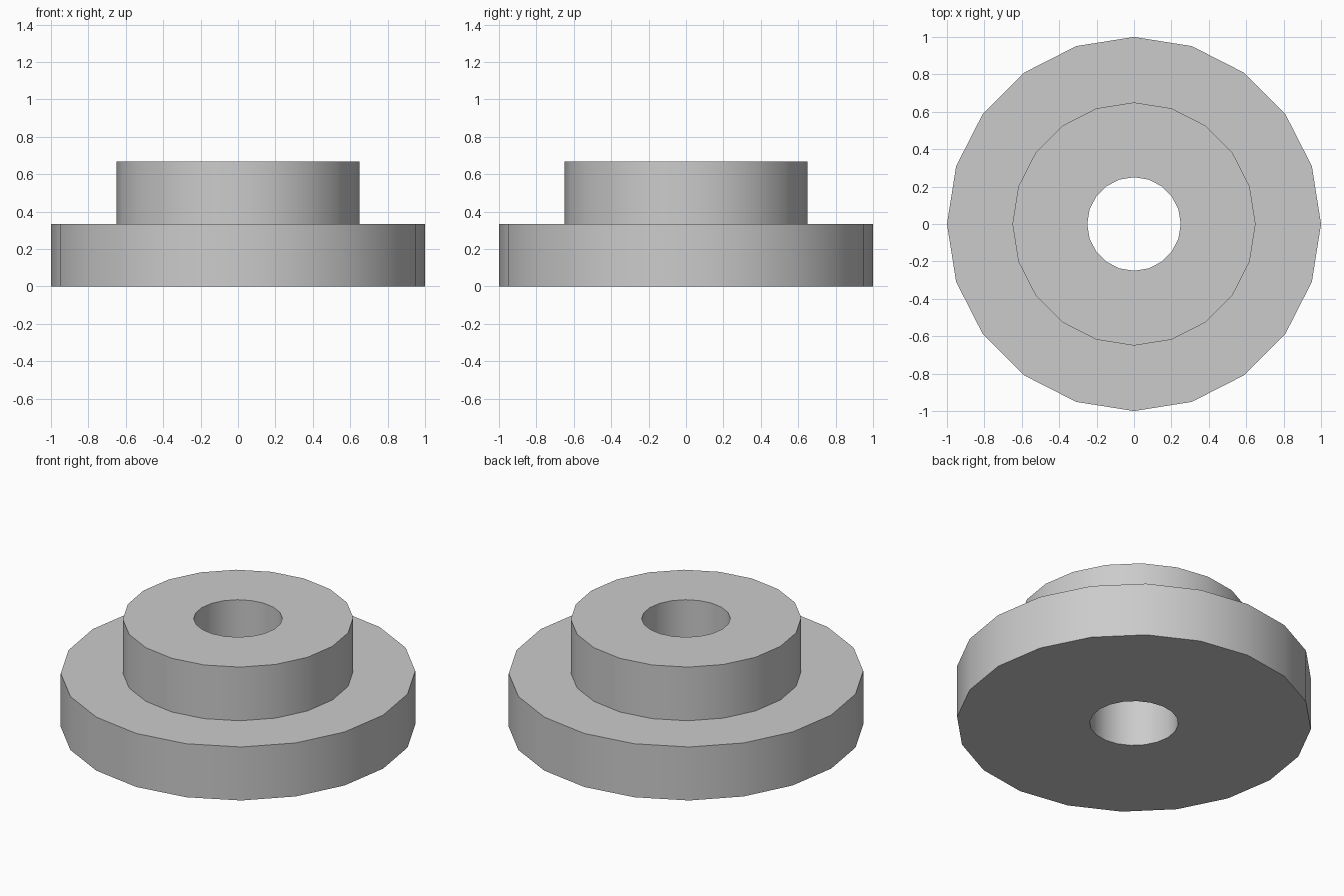
import bpy
import bmesh
import math
from mathutils import Matrix

cube = bpy.data.objects.get("Cube")
if cube:
    bpy.data.objects.remove(cube, do_unlink=True)

SIDES = 20
BORE_R, HUB_R, FLANGE_R = 0.25, 0.65, 1.0
FLANGE_TOP, HUB_TOP = 0.333, 0.667

# Plain grey metal
grey = bpy.data.materials.new("grey")
grey.use_nodes = True
colour = (0.6, 0.6, 0.6, 1.0)
grey.diffuse_color = colour
grey.node_tree.nodes["Principled BSDF"].inputs["Base Color"].default_value = colour

# Closed cross-section of the flange, hub and bore, as (radius, height)
profile = [
    (BORE_R, 0), (FLANGE_R, 0), (FLANGE_R, FLANGE_TOP),
    (HUB_R, FLANGE_TOP), (HUB_R, HUB_TOP), (BORE_R, HUB_TOP),
]

# Turn the cross-section around the vertical axis
bm = bmesh.new()
rings = []
for i in range(SIDES):
    turn = Matrix.Rotation(math.tau * i / SIDES, 3, "Z")
    rings.append([bm.verts.new(turn @ bm.verts.new((r, 0, z)).co) for r, z in profile])
bmesh.ops.delete(bm, geom=[v for v in bm.verts if v not in set(sum(rings, []))], context="VERTS")
for i, ring in enumerate(rings):
    following = rings[(i + 1) % SIDES]
    for j in range(len(profile)):
        k = (j + 1) % len(profile)
        bm.faces.new((ring[j], following[j], following[k], ring[k]))
bmesh.ops.recalc_face_normals(bm, faces=bm.faces)

mesh = bpy.data.meshes.new("flanged_bushing")
bm.to_mesh(mesh)
bm.free()
mesh.materials.append(grey)
bushing = bpy.data.objects.new("flanged_bushing", mesh)
bpy.context.collection.objects.link(bushing)

# Smooth round walls with crisp rims
bpy.ops.object.select_all(action="DESELECT")
bushing.select_set(True)
bpy.context.view_layer.objects.active = bushing
bpy.ops.object.shade_smooth_by_angle(angle=math.radians(30))
